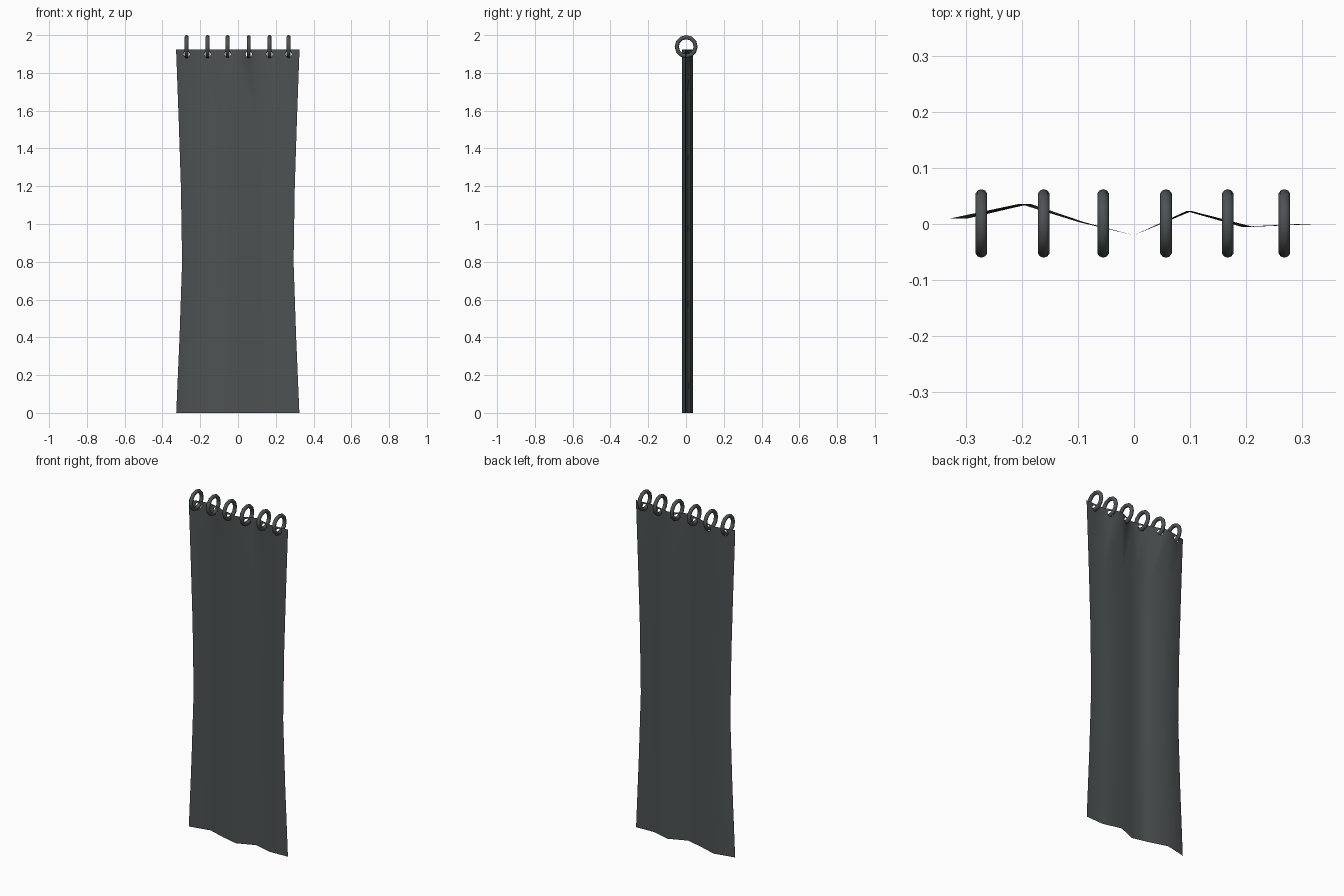
import bpy
import bmesh
from math import sin, cos, pi, radians

cube = bpy.data.objects.get("Cube")
if cube:
    bpy.data.objects.remove(cube, do_unlink=True)


def make_material(name, color):
    mat = bpy.data.materials.new(name)
    mat.use_nodes = True
    mat.diffuse_color = color
    mat.node_tree.nodes["Principled BSDF"].inputs["Base Color"].default_value = color
    return mat


charcoal = make_material("charcoal", (0.075, 0.084, 0.084, 1))

# Fold profile seen from above, and half width at each height
FOLDS = [(-0.327, 0.01), (-0.204, 0.036), (-0.097, 0.003), (0, -0.02),
         (0.103, 0.023), (0.212, -0.005), (0.325, 0)]
ROWS = [(0, 1), (0.4, 0.947), (0.8, 0.905), (1.2, 0.925), (1.55, 0.96), (1.86, 0.995)]
RING_X = [-0.272, -0.161, -0.055, 0.057, 0.167, 0.268]
TOP, HOLE_Z, HOLE_R = 1.925, 1.899, 0.017


def fold_y(x):
    for (xa, ya), (xb, yb) in zip(FOLDS, FOLDS[1:]):
        if x <= xb:
            return ya + (yb - ya) * (x - xa) / (xb - xa)
    return FOLDS[-1][1]


# Curtain cloth: folded panels, pinched at the middle
bm = bmesh.new()
grid = [[bm.verts.new((x * s, y, z)) for x, y in FOLDS] for z, s in ROWS]
side = [bm.verts.new((x, y, HOLE_Z)) for x, y in FOLDS]
top = [bm.verts.new((x, y, TOP)) for x, y in FOLDS]
for i, rx in enumerate(RING_X):
    low, high = grid[-1][i:i + 2], top[i:i + 2]
    low_mid = bm.verts.new((rx, fold_y(rx), ROWS[-1][0]))
    high_mid = bm.verts.new((rx, fold_y(rx), TOP))
    for r, (a, b) in enumerate(zip(grid, grid[1:])):
        above = [b[i + 1], b[i]]
        if r == len(grid) - 2:
            above.insert(1, low_mid)
        bm.faces.new([a[i], a[i + 1]] + above)
    # Hem panel with an eyelet hole
    rim = [side[i + 1], high[1], high_mid, high[0], side[i], low[0], low_mid, low[1]]
    hole = []
    for k in range(8):
        hx = rx + HOLE_R * cos(k * pi / 4)
        hole.append(bm.verts.new((hx, fold_y(hx), HOLE_Z + HOLE_R * sin(k * pi / 4))))
    for k in range(8):
        n = (k + 1) % 8
        bm.faces.new([hole[k], rim[k], rim[n], hole[n]])
for face in bm.faces:
    face.smooth = True
mesh = bpy.data.meshes.new("curtain_cloth")
bm.to_mesh(mesh)
bm.free()
mesh.materials.append(charcoal)
cloth = bpy.data.objects.new("curtain_cloth", mesh)
bpy.context.collection.objects.link(cloth)

# Hanging rings through the eyelets
for i, rx in enumerate(RING_X):
    bpy.ops.mesh.primitive_torus_add(
        major_segments=12, minor_segments=10, major_radius=0.05, minor_radius=0.011,
        location=(rx, 0.001, 1.939), rotation=(0, radians(90), 0))
    ring = bpy.context.object
    ring.name = f"curtain_ring_{i + 1}"
    ring.data.materials.append(charcoal)
    bpy.ops.object.shade_smooth()
